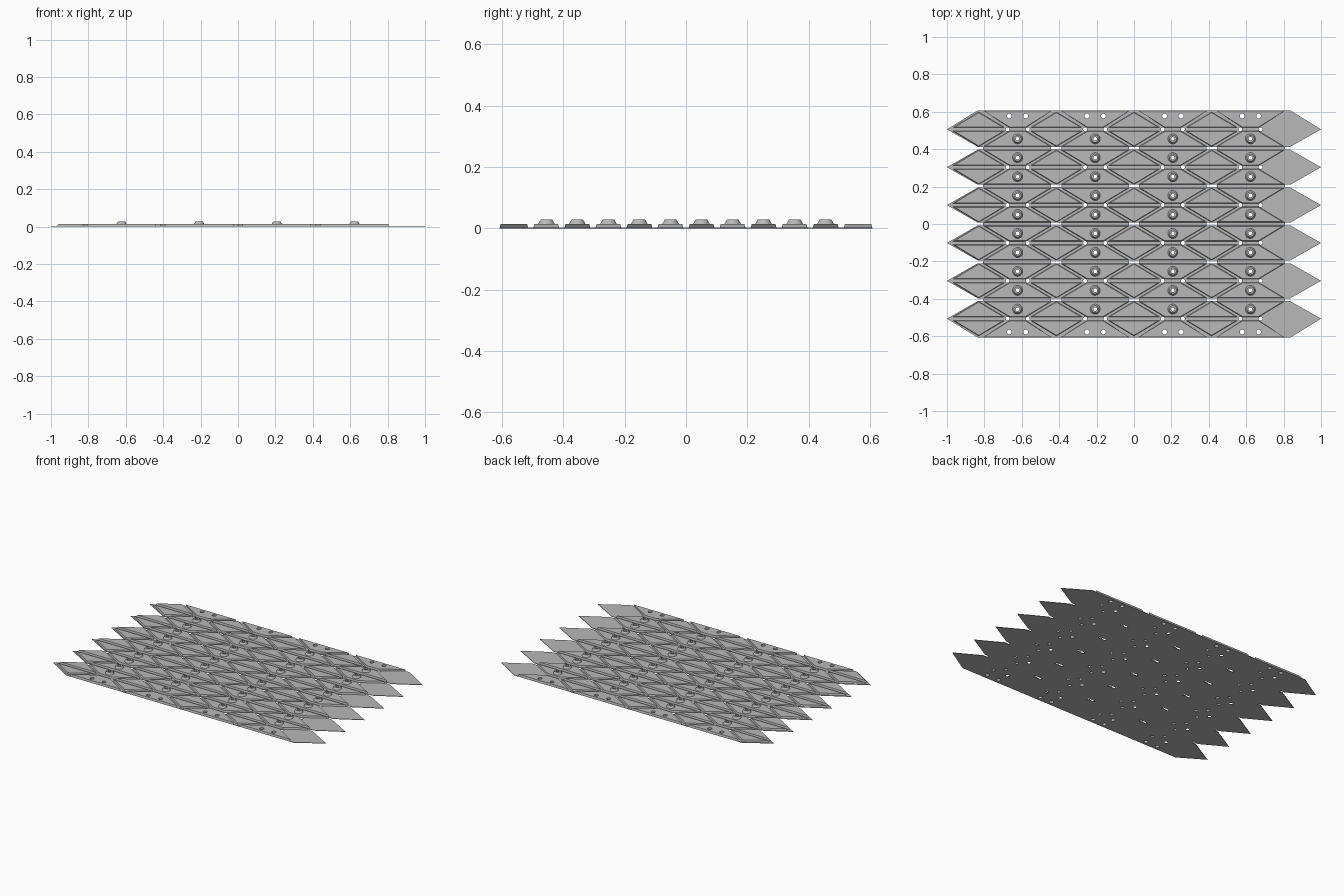
import bpy, bmesh, math

if "Cube" in bpy.data.objects:
    bpy.data.objects.remove(bpy.data.objects["Cube"], do_unlink=True)

ROWS, COLS = 6, 4
PITCH_Y, PITCH_X = 0.2025, 0.415
SHEET_TOP, PLATE_TOP, STUD_TOP = 0.003, 0.0145, 0.028
row_y = [(r - (ROWS - 1) / 2) * PITCH_Y for r in range(ROWS)]
trap_x = [(c - (COLS - 1) / 2) * PITCH_X for c in range(COLS)]
diamond_x = [x - PITCH_X / 2 for x in trap_x]
EDGE_Y = ROWS * PITCH_Y / 2

grey = bpy.data.materials.new("plain grey")
grey.use_nodes = True
colour = (0.48, 0.48, 0.48, 1)
grey.diffuse_color = colour
grey.node_tree.nodes["Principled BSDF"].inputs["Base Color"].default_value = colour


def make_object(name, bm):
    bmesh.ops.recalc_face_normals(bm, faces=bm.faces)
    mesh = bpy.data.meshes.new(name)
    bm.to_mesh(mesh)
    bm.free()
    mesh.materials.append(grey)
    obj = bpy.data.objects.new(name, mesh)
    bpy.context.collection.objects.link(obj)
    return obj


def add_prism(bm, low, high, z0, z1):
    """Closed solid between two outlines with equal point counts."""
    a = [bm.verts.new((x, y, z0)) for x, y in low]
    b = [bm.verts.new((x, y, z1)) for x, y in high]
    bm.faces.new(a[::-1])
    bm.faces.new(b)
    for i in range(len(a)):
        j = (i + 1) % len(a)
        bm.faces.new((a[i], a[j], b[j], b[i]))


def circle(x, y, r, n=20):
    return [(x + r * math.cos(math.tau * i / n), y + r * math.sin(math.tau * i / n))
            for i in range(n)]


def place(points, x, y, side):
    """Move an outline to its cell, flipped to the upper or lower half of the row."""
    pts = [(x + px, y + side * py) for px, py in points]
    return pts if side > 0 else pts[::-1]


def crease(y):
    """Sideways distance of the sloping fold from the trapezoid centre."""
    return 0.0405 + y * 1.67


def trapezoid(inset, outer):
    y0, y1 = 0.009 + inset, outer - inset
    dx = 0.012 + inset * 1.9
    a, b = crease(y0) - dx, min(crease(y1) - dx, 0.184 - inset)
    return [(-a, y0), (a, y0), (b, y1), (-b, y1)]


def diamond_half(inset):
    y0 = 0.009 + inset
    a = PITCH_X / 2 - crease(y0) - 0.013 - inset * 1.9
    return [(-a, y0), (a, y0), (0, y0 + a / 1.67)]


# Thin sheet with pointed, notched ends
SLOT_X, SLOT_Y = 0.028, 0.0075
right = []
for y in row_y:
    first, last = y == row_y[0], y == row_y[-1]
    half = PITCH_Y / 2
    low = y - half + (0 if first else SLOT_Y)
    top = y + half - (0 if last else SLOT_Y)
    if not first:
        right.append((0.806, low))
    right += [(0.835, low), (1.0, y), (0.835, top)]
    if not last:
        right.append((0.806, top))
outline = right + [(-x, y) for x, y in reversed(right)]
bm = bmesh.new()
add_prism(bm, outline, outline, 0, SHEET_TOP)
sheet = make_object("base_sheet", bm)

# Raised plates and studs
bm_trap, bm_dia, bm_stud, bm_cut = (bmesh.new() for _ in range(4))
for y in row_y:
    for side in (-1, 1):
        rim = abs(y + side * PITCH_Y / 2) > EDGE_Y - 0.01
        outer = 0.101 if rim else 0.092
        for x in trap_x:
            add_prism(bm_trap, place(trapezoid(0, outer), x, y, side),
                      place(trapezoid(0.003, outer), x, y, side), SHEET_TOP, PLATE_TOP)
            if rim:
                # Pair of fixing holes along the rim
                for dx in (-0.044, 0.044):
                    c = circle(x + dx, y + side * 0.071, 0.013)
                    add_prism(bm_cut, c, c, -0.02, 0.06)
            else:
                sy = y + side * 0.051
                add_prism(bm_stud, circle(x, sy, 0.027), circle(x, sy, 0.019),
                          PLATE_TOP, STUD_TOP)
                c = circle(x, sy, 0.010)
                add_prism(bm_cut, c, c, -0.02, 0.06)
        for x in diamond_x:
            add_prism(bm_dia, place(diamond_half(0), x, y, side),
                      place(diamond_half(0.003), x, y, side), SHEET_TOP, PLATE_TOP)
    # Relief holes at the fold corners
    for x in trap_x:
        for dx in (-0.054, 0.054):
            c = circle(x + dx, y, 0.0105)
            add_prism(bm_cut, c, c, -0.02, 0.06)

# Slots between rows
for y in row_y[:-1]:
    for x in diamond_x[1:]:
        yc = y + PITCH_Y / 2
        s = [(x + i * SLOT_X, yc + j * SLOT_Y)
             for i, j in ((-1, -1), (1, -1), (1, 1), (-1, 1))]
        add_prism(bm_cut, s, s, -0.02, 0.06)

trap = make_object("trapezoid_plates", bm_trap)
make_object("diamond_plates", bm_dia)
studs = make_object("studs", bm_stud)
cutter = make_object("hole_cutter", bm_cut)
cutter.hide_render = True

# Cut the holes through the sheet, plates and studs
for obj in (sheet, trap, studs):
    mod = obj.modifiers.new("holes", 'BOOLEAN')
    mod.operation = 'DIFFERENCE'
    mod.solver = 'EXACT'
    mod.object = cutter
    bpy.ops.object.select_all(action='DESELECT')
    obj.select_set(True)
    bpy.context.view_layer.objects.active = obj
    bpy.ops.object.modifier_apply(modifier=mod.name)
    bpy.ops.object.shade_smooth_by_angle(angle=math.radians(25))
bpy.data.objects.remove(cutter, do_unlink=True)
